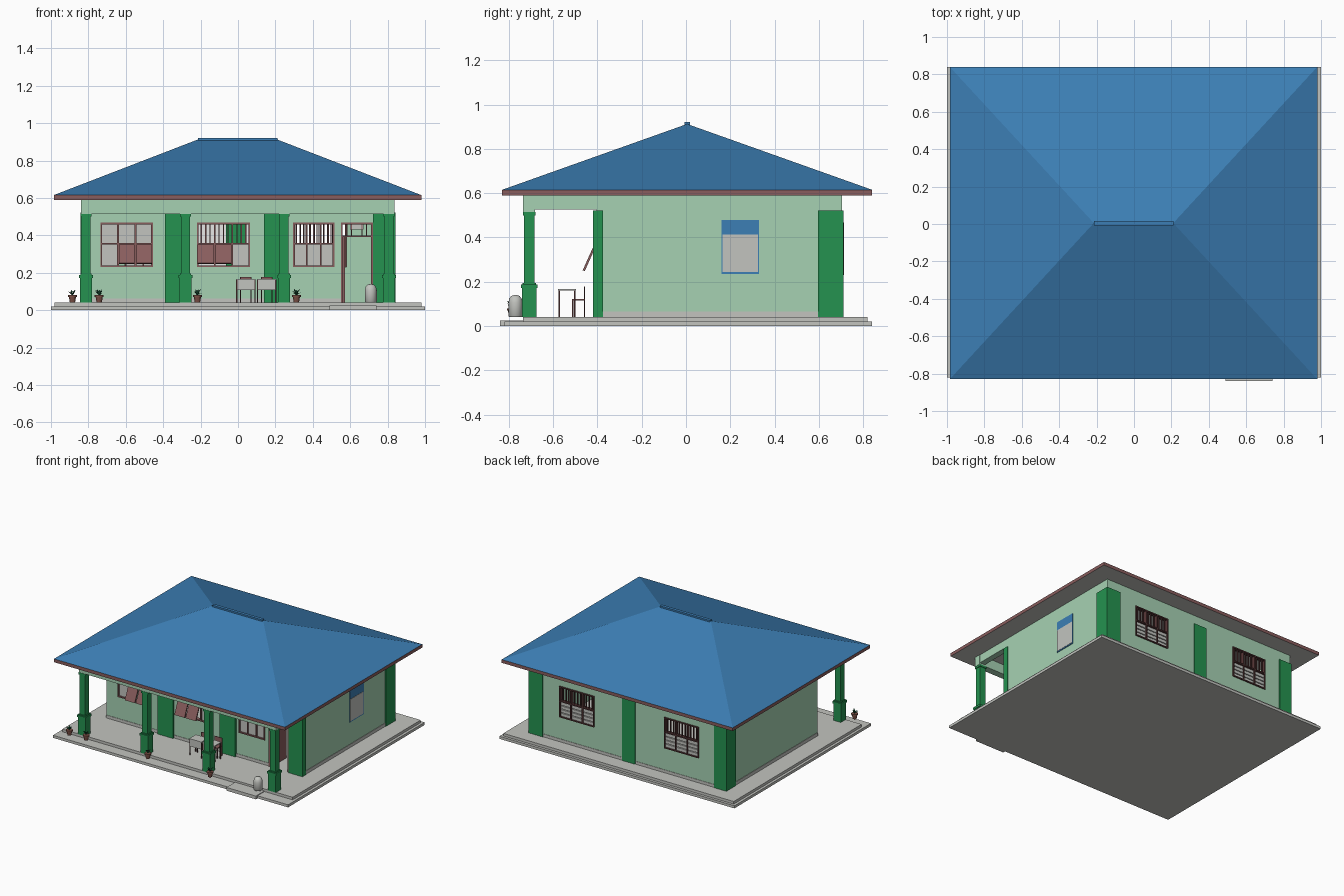
import bpy, bmesh, math, random
from mathutils import Matrix, Vector

random.seed(3)
cube = bpy.data.objects.get("Cube")
if cube:
    bpy.data.objects.remove(cube)


def material(name, r, g, b):
    m = bpy.data.materials.new(name)
    m.use_nodes = True
    m.diffuse_color = (r, g, b, 1)
    m.node_tree.nodes["Principled BSDF"].inputs["Base Color"].default_value = (r, g, b, 1)
    return m


WALL = material("pale green paint", .38, .64, .45)
GREEN = material("deep green paint", .018, .29, .08)
BLUE = material("blue roofing", .045, .21, .46)
GREY = material("light grey", .54, .55, .52)
BROWN = material("red brown wood", .25, .11, .11)
DARK = material("dark brown wood", .10, .04, .04)
CLAY = material("clay pot", .20, .08, .06)
LEAF = material("plant leaf", .01, .09, .04)
PALE = material("off white", .85, .85, .84)


def finish(name, bm, *mats):
    me = bpy.data.meshes.new(name)
    bmesh.ops.recalc_face_normals(bm, faces=bm.faces)
    bm.to_mesh(me)
    bm.free()
    for m in mats:
        me.materials.append(m)
    ob = bpy.data.objects.new(name, me)
    bpy.context.collection.objects.link(ob)
    return ob


def boxes(name, mat, *spans):
    """One object made of boxes, each given as (x0, x1, y0, y1, z0, z1)."""
    bm = bmesh.new()
    for x0, x1, y0, y1, z0, z1 in spans:
        mid = Vector((x0 + x1, y0 + y1, z0 + z1)) / 2
        bmesh.ops.create_cube(bm, size=1, matrix=Matrix.Translation(mid)
                              @ Matrix.Diagonal((x1 - x0, y1 - y0, z1 - z0, 1)))
    return finish(name, bm, mat)


def lathe(name, mat, profile, loc, sides=16):
    """Solid of revolution from (radius, height) points."""
    bm = bmesh.new()
    rings = [[bm.verts.new((r * math.cos(i * math.tau / sides),
                            r * math.sin(i * math.tau / sides), z))
              for i in range(sides)] for r, z in profile]
    for a, b in zip(rings, rings[1:]):
        for i in range(sides):
            j = (i + 1) % sides
            bm.faces.new((a[i], a[j], b[j], b[i]))
    bm.faces.new(rings[0])
    bm.faces.new(rings[-1])
    ob = finish(name, bm, mat)
    ob.location = loc
    return ob


# Stepped slab
boxes("lower_slab", GREY, (-1, 1, -.82, .84, 0, .02))
boxes("upper_slab", GREY, (-.98, .98, -.735, .82, .02, .04))
boxes("entry_step", GREY, (.49, .74, -.84, -.735, 0, .025))

# Hipped roof with fascia, grey soffit and ridge cap
bm = bmesh.new()
eave = [bm.verts.new(p) for p in ((-.985, -.83, .615), (.98, -.83, .615),
                                  (.98, .84, .615), (-.985, .84, .615))]
left, right = bm.verts.new((-.215, .005, .912)), bm.verts.new((.21, .005, .912))
a, b, c, d = eave
for f in ((a, b, right, left), (b, c, right), (c, d, left, right), (d, a, left), (a, b, c, d)):
    bm.faces.new(f)
finish("hip_roof", bm, BLUE)
boxes("ridge_cap", BLUE, (-.215, .21, -.007, .017, .902, .92))
fascia = boxes("fascia", BROWN, (-.985, .98, -.83, .84, .59, .615))
fascia.data.materials.append(GREY)
for p in fascia.data.polygons:
    p.material_index = int(p.normal.z < -.5)

# Walls, built around their openings
Z0, Z1, SILL, HEAD, RAIL = .04, .59, .23, .468, .35
FRONT, BACK = -.405, .705
front_windows = [(-.735, -.455), (-.22, .065), (.295, .515)]
back_windows = [(-.605, -.31), (.285, .58)]
door = (.55, .722)


def wall(name, y0, y1, openings):
    spans, x = [], -.835
    for x0, x1, low in openings:
        spans.append((x, x0, y0, y1, Z0, Z1))
        spans.append((x0, x1, y0, y1, HEAD, Z1))
        if low > Z0:
            spans.append((x0, x1, y0, y1, Z0, low))
        x = x1
    spans.append((x, .835, y0, y1, Z0, Z1))
    boxes(name, WALL, *spans)


wall("front_wall", FRONT, FRONT + .035, [(*w, SILL) for w in front_windows] + [(*door, Z0)])
wall("back_wall", BACK - .035, BACK, [(*w, SILL) for w in back_windows])
for side, x in (("right", .80), ("left", -.835)):
    boxes(side + "_wall", WALL, (x, x + .035, FRONT + .035, BACK - .035, Z0, Z1))
boxes("inner_back_panel", PALE, (-.3, .12, BACK - .04, BACK - .035, .2, Z1))

# Skirting
boxes("skirting", GREY, (-.835, door[0], FRONT - .003, FRONT, Z0, .062),
      (-.835, .835, BACK, BACK + .003, Z0, .062),
      (.835, .838, FRONT, BACK, Z0, .065), (-.838, -.835, FRONT, BACK, Z0, .065))

# Green pilasters
boxes("front_pilasters", GREEN, *[(x0, x1, -.42, -.375, Z0, .522)
                                  for x0, x1 in ((-.39, -.26), (.138, .27), (.722, .842))])
boxes("back_pilasters", GREEN, *[(x0, x1, .595, .712, Z0, .522)
                                 for x0, x1 in ((-.842, -.735), (-.065, .045), (.722, .842))])

# Porch posts and beams
for n, x in enumerate((-.812, -.28, .247, .807)):
    spans = [(x - w, x + w, -.708 - w, -.708 + w, z0, z1) for w, z0, z1 in
             ((.032, Z0, .172), (.037, .172, .188), (.030, .188, .195),
              (.024, .195, .512), (.029, .5, .515))]
    boxes("porch_post_%d" % (n + 1), GREEN, *spans)
boxes("porch_beams", WALL, (-.84, .838, -.735, -.682, .515, Z1),
      (.79, .835, -.682, FRONT, .527, Z1), (-.838, -.79, -.682, FRONT, .527, Z1))


# Windows: frame, three columns, bars or panes above, panes or louvres below
def window(name, x0, x1, y, barred, louvred=False, hinged=()):
    t, step = .009, (x1 - x0) / 3
    y0, y1 = y - .014, y + .014
    frame = [(x0, x1, y0, y1, z, z + t) for z in (SILL, RAIL, HEAD - t)]
    frame += [(x - t / 2, x + t / 2, y0, y1, SILL, HEAD)
              for x in (x0 + t / 2, x0 + step, x0 + 2 * step, x1 - t / 2)]
    boxes(name + "_frame", DARK if louvred else BROWN, *frame)
    panes = []
    for k in range(3):
        l, r = x0 + k * step + t / 2, x0 + (k + 1) * step - t / 2
        if not barred:
            panes.append((l, r, y - .003, y + .003, RAIL + t, HEAD - t))
        if louvred:
            panes += [(l, r, y - .006, y + .006, SILL + t + i * .028, SILL + .031 + i * .028)
                      for i in range(4)]
        elif k not in hinged:
            panes.append((l, r, y - .003, y + .003, SILL + t, RAIL))
        else:
            # Shutter hinged at the top and propped outward
            leaf = boxes("%s_shutter_%d" % (name, k + 1), BROWN, (l, r, -.005, .005, -.11, 0))
            leaf.location = (0, y - .018, .35)
            leaf.rotation_euler.x = -math.radians(24)
    boxes(name + "_panes", GREY, *panes)
    if barred:
        n = 12
        boxes(name + "_bars", DARK if louvred else BROWN,
              *[(x - .003, x + .003, y - .005, y + .005, RAIL, HEAD)
                for x in (x0 + (x1 - x0) * i / n for i in range(1, n))])


yf, yb = FRONT + .006, BACK - .006
window("front_window_left", *front_windows[0], yf, False, hinged=(1, 2))
window("front_window_middle", *front_windows[1], yf, True, hinged=(0, 1))
window("front_window_right", *front_windows[2], yf, True)
for n, w in enumerate(back_windows):
    window("back_window_%d" % (n + 1), *w, yb, True, louvred=True)

# Painted panel on the side wall
boxes("side_panel", BLUE, (.835, .839, .16, .33, .235, .478))
boxes("side_panel_inset", GREY, (.839, .841, .165, .325, .243, .412))

# Doorway with transom and a leaf swung inward
dx0, dx1 = door
boxes("door_frame", BROWN, (dx0, dx0 + .01, yf - .014, yf + .02, Z0, HEAD),
      (dx1 - .01, dx1, yf - .014, yf + .02, Z0, HEAD),
      (dx0, dx1, yf - .014, yf + .014, .39, .40),
      (dx0, dx1, yf - .014, yf + .014, HEAD - .01, HEAD),
      *[(x, x + .005, yf - .005, yf + .005, .40, HEAD) for x in (.58, .605, .66, .685)])
boxes("transom_panel", GREY, (.60, .67, yf - .003, yf + .003, .43, HEAD - .01))
boxes("door_leaf", BROWN, (dx0 + .01, dx0 + .022, yf + .02, yf + .17, Z0, .39))

# Two desks, each with a chair behind
for n, x in enumerate((-.01, .102)):
    e, w, t = x + .103, .103, .006
    boxes("desk_%d_legs" % (n + 1), DARK,
          *[(p, p + t, q, q + t, Z0, .16) for p in (x, e - t) for q in (-.575, -.506)])
    boxes("desk_%d_top" % (n + 1), GREY, (x, e, -.578, -.497, .16, .167),
          (x + t, e - t, -.575, -.571, .108, .16))
    c0, c1 = x + .02, e - .02
    boxes("chair_%d_frame" % (n + 1), DARK,
          *[(p, p + t, q, q + t, Z0, h) for p in (c0, c1 - t)
            for q, h in ((-.515, .115), (-.461, .175))])
    boxes("chair_%d_seat" % (n + 1), BROWN, (c0, c1, -.515, -.455, .115, .121),
          (c0, c1, -.461, -.456, .145, .178))

# Water jar
jar = lathe("water_jar", GREY, [(.027, 0), (.032, .006), (.032, .066), (.028, .084),
                                (.018, .096), (.004, .1)], (.71, -.77, .04))
for p in jar.data.polygons:
    p.use_smooth = len(p.vertices) == 4

# Potted plants
for n, x in enumerate((-.885, -.742, -.217, .312)):
    lathe("pot_%d" % (n + 1), CLAY, [(.014, 0), (.019, .03), (.024, .03), (.024, .04)],
          (x, -.785, .04), 12)
    bm = bmesh.new()
    for i in range(9):
        ang, r, h = i * math.tau / 9, random.uniform(.014, .026), random.uniform(.012, .035)
        out = Vector((math.cos(ang), math.sin(ang), 0))
        across = Vector((-out.y, out.x, 0)) * .006
        mid = out * r * .5 + Vector((0, 0, h * .7))
        tip = out * r + Vector((0, 0, h))
        bm.faces.new([bm.verts.new(p) for p in ((0, 0, 0), mid - across, tip, mid + across)])
    plant = finish("plant_%d" % (n + 1), bm, LEAF)
    plant.location = (x, -.785, .078)
